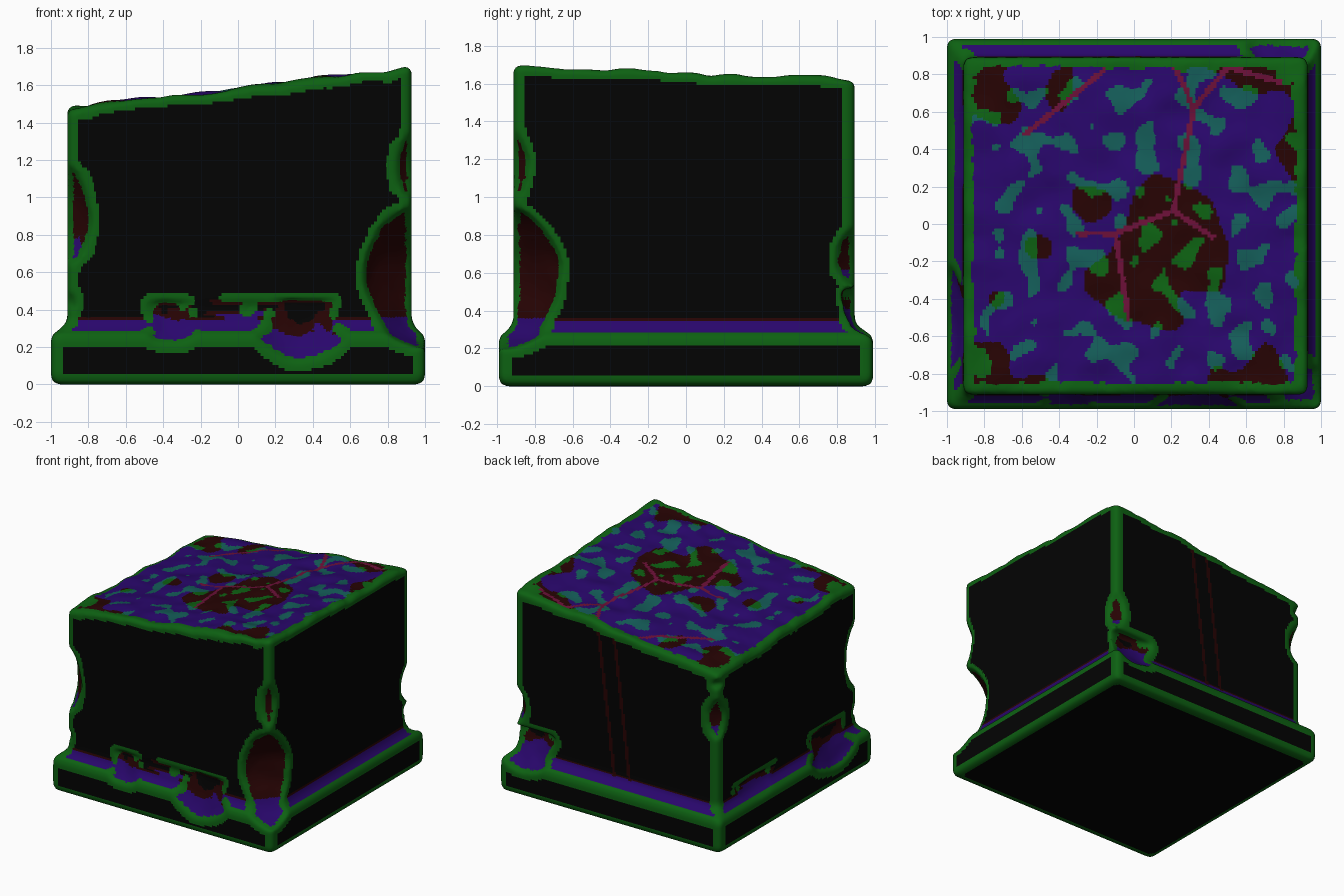
import bpy, bmesh, math, random
from mathutils import Vector, Matrix, noise

if "Cube" in bpy.data.objects:
    bpy.data.objects.remove(bpy.data.objects["Cube"])

random.seed(4)


def ring(x0, x1, y0, y1, r, side=24, arc=4):
    """Rounded rectangle outline, counter-clockwise."""
    corners = [(x1 - r, y0 + r, -90), (x1 - r, y1 - r, 0),
               (x0 + r, y1 - r, 90), (x0 + r, y0 + r, 180)]
    pts = []
    for i, (cx, cy, a0) in enumerate(corners):
        for k in range(arc + 1):
            a = math.radians(a0 + 90 * k / arc)
            pts.append(Vector((cx + r * math.cos(a), cy + r * math.sin(a))))
        nx, ny, na = corners[(i + 1) % 4]
        end = Vector((nx + r * math.cos(math.radians(na)), ny + r * math.sin(math.radians(na))))
        start = pts[-1].copy()
        pts += [start.lerp(end, k / side) for k in range(1, side)]
    return pts


def top_height(x, y):
    """Slanted, rough broken top."""
    z = 1.556 + 0.115 * x - 0.037 * y
    z += 0.016 * noise.noise(Vector((x * 2.5, y * 2.5, 3.1)))
    return z + 0.022 * noise.noise(Vector((x * 7, y * 7, 8.4)))


PLINTH = (-1.0, 1.0, -0.99, 0.99)
SHAFT = (-0.912, 0.928, -0.912, 0.892)


def inset(b, d):
    return (b[0] + d, b[1] - d, b[2] + d, b[3] - d)


# block: plinth, sloped ledge, shaft and rough top as one loft
bm = bmesh.new()
levels = [(inset(PLINTH, 0.045), 0), (inset(PLINTH, 0.012), 0.012), (PLINTH, 0.045),
          (PLINTH, 0.24), (inset(PLINTH, 0.012), 0.27), (inset(PLINTH, 0.04), 0.29),
          (inset(SHAFT, -0.01), 0.325), (SHAFT, 0.36)]
loops = [[bm.verts.new((p.x, p.y, z)) for p in ring(*b, 0.04)] for b, z in levels]
insets = [(0, 0.025), (0.01, 0.008)] + [(0.035 + 0.029 * i, 0) for i in range(28)]
for d, drop in insets:
    loops.append([bm.verts.new((p.x, p.y, top_height(p.x, p.y) - drop))
                  for p in ring(*inset(SHAFT, d), 0.04 * (1 - d))])
for a, b in zip(loops, loops[1:]):
    n = len(a)
    for i in range(n):
        bm.faces.new((a[i], a[(i + 1) % n], b[(i + 1) % n], b[i]))
bm.faces.new(loops[0][::-1])
hub = bm.verts.new((0.008, -0.01, top_height(0.008, -0.01)))
for i in range(len(loops[-1])):
    bm.faces.new((loops[-1][i], loops[-1][(i + 1) % len(loops[-1])], hub))
bmesh.ops.recalc_face_normals(bm, faces=bm.faces)
me = bpy.data.meshes.new("block")
bm.to_mesh(me)
bm.free()
block = bpy.data.objects.new("block", me)
bpy.context.collection.objects.link(block)

cutters = []


def chip(loc, radii, turn=0, ztop=9, rough=0.05):
    """Rough ellipsoid cutter, optionally flattened above ztop."""
    b = bmesh.new()
    bmesh.ops.create_icosphere(b, subdivisions=4, radius=1)
    m = Matrix.Translation(loc) @ Matrix.Rotation(math.radians(turn), 4, 'Z') @ Matrix.Diagonal((*radii, 1))
    seed = Vector((random.random() * 50, 0, 0))
    for v in b.verts:
        v.co = m @ (v.co * (1 + rough * noise.noise(v.co * 3 + seed)))
        if v.co.z > ztop:
            v.co.z = ztop + 0.05 * (v.co.z - ztop)
    mesh = bpy.data.meshes.new("chip_cutter")
    b.to_mesh(mesh)
    b.free()
    o = bpy.data.objects.new("chip_cutter", mesh)
    o.hide_render = True
    bpy.context.collection.objects.link(o)
    cutters.append(o)
    mod = block.modifiers.new("chip", 'BOOLEAN')
    mod.operation, mod.object, mod.solver = 'DIFFERENCE', o, 'EXACT'


def corner_chip(sx, sy, z, half, depth):
    """Spall on a vertical shaft edge."""
    c = Vector((SHAFT[1] if sx > 0 else SHAFT[0], SHAFT[3] if sy > 0 else SHAFT[2], z))
    c += Vector((sx, sy, 0)).normalized() * 0.1
    chip(c, (0.1 + depth, 0.12 + 2.2 * depth, half * 1.15), math.degrees(math.atan2(sy, sx)))


# spalls on the four upright edges
for args in [(1, -1, 0.59, 0.34, 0.2), (1, -1, 1.17, 0.22, 0.065), (-1, -1, 0.9, 0.29, 0.105),
             (-1, 1, 1.04, 0.19, 0.085), (-1, 1, 1.33, 0.06, 0.05), (1, 1, 0.68, 0.18, 0.08),
             (-1, -1, 0.44, 0.08, 0.04)]:
    corner_chip(*args)

# broken scoops along the plinth: front, left and back
chip((-0.36, -1.11, 0.44), (0.28, 0.225, 0.27), ztop=0.445)
chip((0.34, -1.11, 0.45), (0.36, 0.225, 0.39), ztop=0.455)
chip((0.08, -1.09, 0.41), (0.85, 0.195, 0.13), ztop=0.45)
chip((-1.11, 0.42, 0.41), (0.23, 0.58, 0.17), ztop=0.42)
chip((-1.11, -0.52, 0.45), (0.23, 0.46, 0.36), ztop=0.465)
chip((0.8, 1.09, 0.5), (0.36, 0.28, 0.32), ztop=0.51)

# weld into one worn stone surface
mod = block.modifiers.new("weld", 'REMESH')
mod.mode, mod.voxel_size = 'VOXEL', 0.016
mod = block.modifiers.new("wear", 'SMOOTH')
mod.factor, mod.iterations = 0.5, 3
worn = bpy.data.meshes.new_from_object(block.evaluated_get(bpy.context.evaluated_depsgraph_get()))
block.modifiers.clear()
block.data = worn
block.name = "stone_block"
for o in cutters:
    bpy.data.objects.remove(o)

# colours: flat stone, worn edges, upward ledges, broken stone, top patches
worn.materials.clear()
for name, col in [("flat", (.001, .001, .001)), ("edge", (.004, .12, .006)), ("ledge", (.022, .002, .15)),
                  ("broken", (.02, .001, .001)), ("patch", (.007, .11, .1)), ("crack", (.15, .005, .04))]:
    m = bpy.data.materials.new(name)
    m.diffuse_color = (*col, 1)
    m.use_nodes = True
    m.node_tree.nodes["Principled BSDF"].inputs["Base Color"].default_value = m.diffuse_color
    worn.materials.append(m)

TOP_CRACKS = [(-.3, -.05, -.1, -.05), (-.1, -.05, .21, .07), (.21, .07, .42, -.07), (-.1, -.05, -.03, -.5),
              (.21, .07, .32, .62), (.32, .62, .2, .88), (.32, .62, .5, .84), (.5, .84, .78, .76),
              (-.58, .48, -.1, .87)]
BACK_CRACKS = [(.18, 1.6, .02, .3), (.04, 1.6, -.12, .3)]


def near(u, v, segs, w=0.014):
    p = Vector((u, v))
    for a, b, c, d in segs:
        s, e = Vector((a, b)), Vector((c, d))
        t = max(0, min(1, (p - s).dot(e - s) / (e - s).length_squared))
        if (p - s.lerp(e, t)).length < w:
            return True
    return False


bm = bmesh.new()
bm.from_mesh(worn)
bm.normal_update()
sharp = set()
for e in bm.edges:
    if len(e.link_faces) == 2 and e.calc_face_angle_signed(0) > 0.16:
        c = (e.verts[0].co + e.verts[1].co) / 2
        inner = abs(c.x) < 0.86 and abs(c.y) < 0.84 and c.z > 1.3
        if not inner:
            sharp.update(e.verts)
sharp |= {e.other_vert(v) for v in sharp for e in v.link_edges}
for f in bm.faces:
    f.smooth = True
    c, n = f.calc_center_median(), f.normal
    if any(v in sharp for v in f.verts):
        i = 1
    elif n.z > 0.5 and c.z > 1.3:
        # red around the centre and outer corners, violet between
        r = math.hypot(c.x - 0.1, c.y + 0.2)
        q = noise.noise(Vector((c.x * 4, c.y * 4, 1))) * 0.6
        i = 3 if r + q < 0.36 or abs(c.x) + abs(c.y) + q > 1.35 else 2
        if noise.noise(Vector((c.x * 8, c.y * 8, 5))) > 0.18:
            i = 4 if i == 2 else 1
        if near(c.x, c.y, TOP_CRACKS):
            i = 5
    elif n.y > 0.9 and near(c.x, c.z, BACK_CRACKS):
        i = 3
    elif n.z > (0.6 if c.x > 0.6 and c.y < -0.5 and c.z > 0.36 else 0.3):
        i = 2
    elif max(abs(n.x), abs(n.y), abs(n.z)) < 0.985:
        i = 3
    else:
        i = 0
    f.material_index = i
bm.to_mesh(worn)
bm.free()
